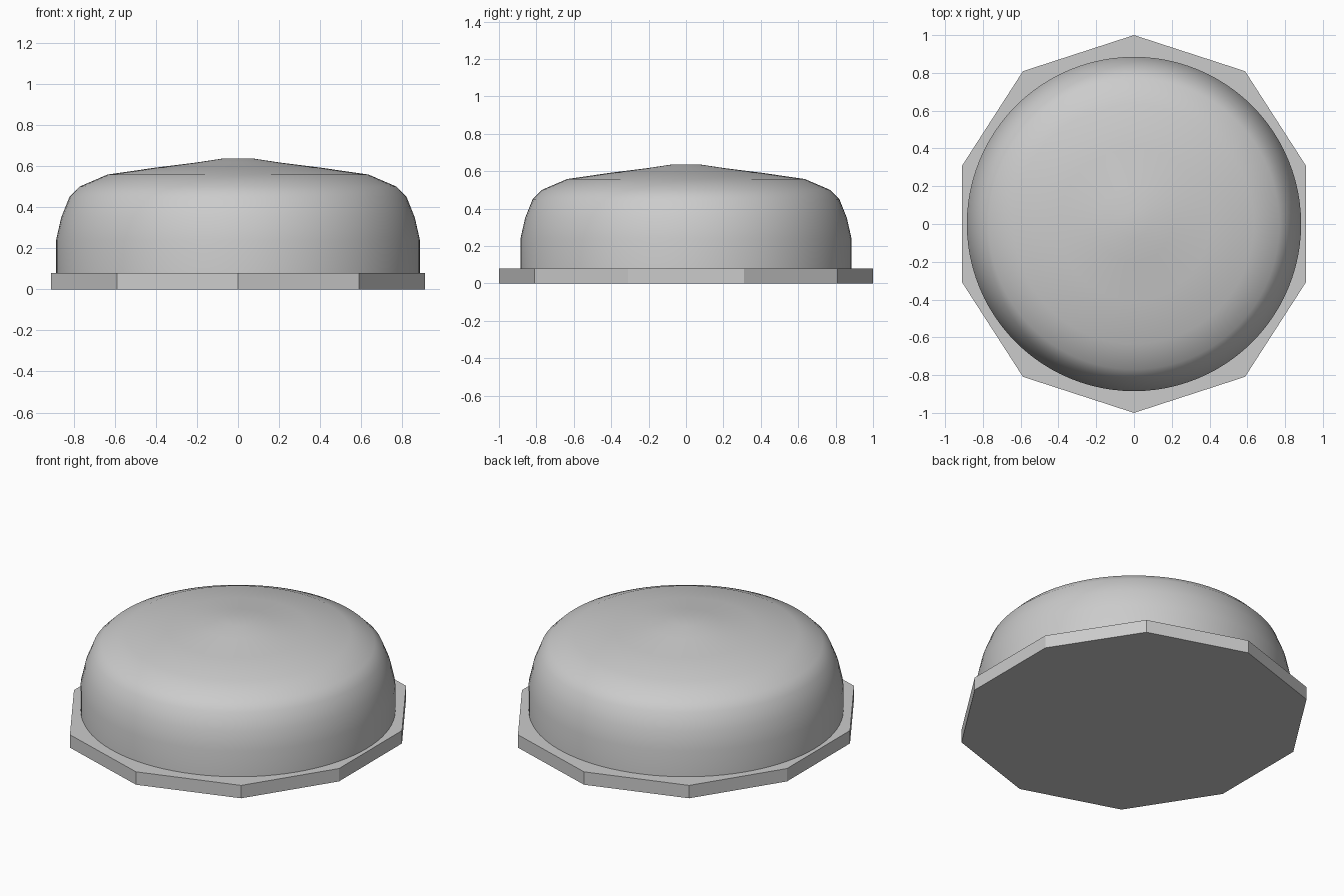
import bpy
import bmesh
from math import cos, sin, pi, radians

cube = bpy.data.objects.get("Cube")
if cube:
    bpy.data.objects.remove(cube, do_unlink=True)

# Single plain grey material
grey = bpy.data.materials.new("plain grey")
grey.use_nodes = True
colour = (0.6, 0.6, 0.6, 1)
grey.diffuse_color = colour
grey.node_tree.nodes["Principled BSDF"].inputs["Base Color"].default_value = colour


def make_object(name, bm):
    bmesh.ops.recalc_face_normals(bm, faces=bm.faces)
    mesh = bpy.data.meshes.new(name)
    bm.to_mesh(mesh)
    bm.free()
    mesh.materials.append(grey)
    obj = bpy.data.objects.new(name, mesh)
    bpy.context.collection.objects.link(obj)
    return obj


# Ten-sided base plate, slightly trimmed at the left and right
SIDES, TRIM, PLATE_HEIGHT = 10, 0.91, 0.08
bm = bmesh.new()
ring = []
for i in range(SIDES):
    a = pi / 2 + 2 * pi * i / SIDES
    ring.append(bm.verts.new((max(-TRIM, min(TRIM, cos(a))), sin(a), 0)))
bottom = bm.faces.new(ring)
top = bmesh.ops.extrude_face_region(bm, geom=[bottom], use_keep_orig=True)
bmesh.ops.translate(bm, vec=(0, 0, PLATE_HEIGHT),
                    verts=[v for v in top["geom"] if isinstance(v, bmesh.types.BMVert)])
make_object("base_plate", bm)

# Smooth domed cap, turned from a profile of (radius, height)
profile = [(0.885, 0.002), (0.885, 0.24), (0.86, 0.35), (0.82, 0.45), (0.77, 0.5),
           (0.635, 0.558), (0.4, 0.592), (0.2, 0.617), (0.075, 0.636), (0, 0.636)]
bm = bmesh.new()
verts = [bm.verts.new((r, 0, z)) for r, z in profile]
edges = [bm.edges.new(pair) for pair in zip(verts, verts[1:])]
bmesh.ops.spin(bm, geom=verts + edges, axis=(0, 0, 1), cent=(0, 0, 0),
               angle=2 * pi, steps=96, use_merge=True)
bmesh.ops.remove_doubles(bm, verts=bm.verts, dist=0.0005)
dome = make_object("domed_cap", bm)
bpy.context.view_layer.objects.active = dome
dome.select_set(True)
bpy.ops.object.shade_smooth_by_angle(angle=radians(40))
